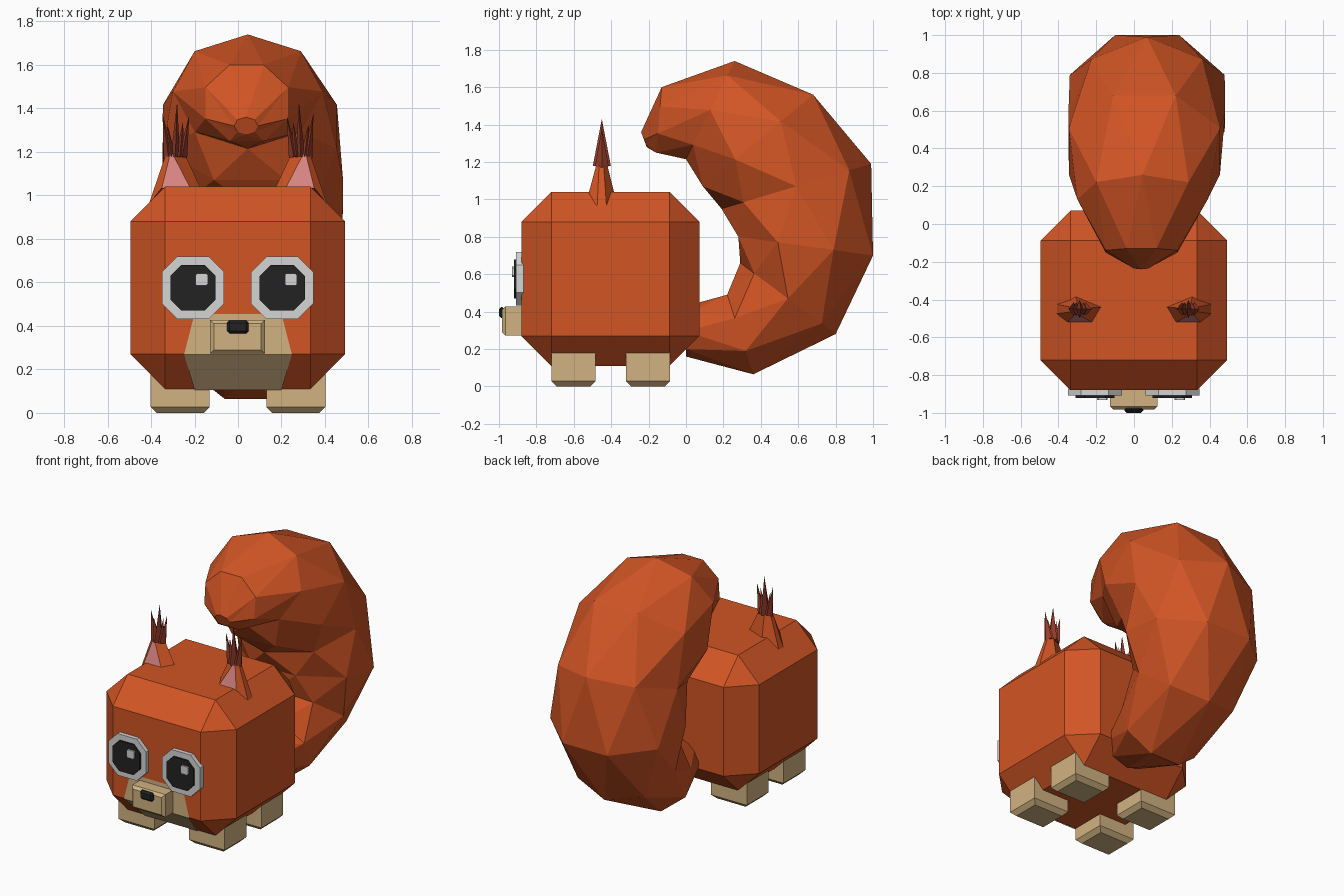
import bpy, bmesh, math
from mathutils import Vector

if "Cube" in bpy.data.objects:
    bpy.data.objects.remove(bpy.data.objects["Cube"])


def material(name, rgb):
    m = bpy.data.materials.new(name)
    m.diffuse_color = (*rgb, 1)
    m.use_nodes = True
    m.node_tree.nodes["Principled BSDF"].inputs["Base Color"].default_value = m.diffuse_color
    return m


ORANGE = material("orange fur", (0.64, 0.09, 0.018))
TAN = material("tan fur", (0.64, 0.45, 0.22))
WHITE = material("eye white", (0.66, 0.66, 0.66))
BLACK = material("black", (0.016, 0.016, 0.016))
PINK = material("inner ear pink", (0.72, 0.24, 0.24))
RED = material("tuft red", (0.30, 0.045, 0.022))


def make(name, verts, faces, *mats):
    me = bpy.data.meshes.new(name)
    me.from_pydata(verts, [], faces)
    bm = bmesh.new()
    bm.from_mesh(me)
    bmesh.ops.recalc_face_normals(bm, faces=bm.faces)
    bm.to_mesh(me)
    bm.free()
    ob = bpy.data.objects.new(name, me)
    bpy.context.collection.objects.link(ob)
    for m in mats:
        me.materials.append(m)
    return ob


def loft(name, rings, *mats):
    """Skin a list of equal-length rings with quads and cap both ends."""
    n = len(rings[0])
    faces = [tuple(range(n)), tuple(range((len(rings) - 1) * n, len(rings) * n))]
    for r in range(len(rings) - 1):
        for i in range(n):
            j = (i + 1) % n
            faces.append((r * n + i, r * n + j, (r + 1) * n + j, (r + 1) * n + i))
    return make(name, [v for ring in rings for v in ring], faces, *mats)


def box(name, lo, hi, mat, bevel=0, pick=None):
    """Box from two corners, with chamfers on the edges chosen by pick."""
    verts = [(x, y, z) for x in (lo[0], hi[0]) for y in (lo[1], hi[1]) for z in (lo[2], hi[2])]
    faces = [(0, 1, 3, 2), (4, 6, 7, 5), (0, 4, 5, 1), (2, 3, 7, 6), (0, 2, 6, 4), (1, 5, 7, 3)]
    ob = make(name, verts, faces, mat)
    if bevel:
        bm = bmesh.new()
        bm.from_mesh(ob.data)
        edges = [e for e in bm.edges if pick is None or all(pick(v.co) for v in e.verts)]
        bmesh.ops.bevel(bm, geom=edges, offset=bevel, segments=1, affect='EDGES')
        bm.to_mesh(ob.data)
        bm.free()
    return ob


def disc(name, x, z, half, cut, y_back, y_front, mat):
    """Square plate with cut corners, facing the front."""
    h, c = half, half - cut
    outline = [(-c, -h), (c, -h), (h, -c), (h, c), (c, h), (-c, h), (-h, c), (-h, -c)]
    return loft(name, [[(x + a, y, z + b) for a, b in outline] for y in (y_back, y_front)], mat)


# Chamfered block body
box("body", (-0.495, -0.88, 0.11), (0.493, 0.072, 1.04), ORANGE, 0.16)

# Feet, chamfered around the sole
for side, sx in (("left", -1), ("right", 1)):
    for end, y in (("front", -0.72), ("back", -0.322)):
        x0, x1 = sorted((sx * 0.13, sx * 0.403))
        box(f"{end}_{side}_foot", (x0, y, 0), (x1, y + 0.237, 0.182), TAN, 0.028,
            lambda co: co.z < 0.01)

# Muzzle patch folded over the lower front chamfer
e = 0.004
make("muzzle_patch",
     [(-0.2, -0.88 - e, 0.455), (0.2, -0.88 - e, 0.455),
      (0.248, -0.88 - e, 0.268), (-0.248, -0.88 - e, 0.268),
      (0.2, -0.72 - e, 0.11 - e), (-0.2, -0.72 - e, 0.11 - e)],
     [(0, 3, 2, 1), (3, 5, 4, 2)], TAN)
box("snout", (-0.128, -0.983, 0.272), (0.124, -0.86, 0.428), TAN, 0.018,
    lambda co: co.y < -0.9)
box("nose", (-0.051, -1.0, 0.365), (0.049, -0.97, 0.425), BLACK, 0.012)

# Eyes, each with the glint on the same side
for side, x in (("left", -0.207), ("right", 0.203)):
    disc(f"{side}_eye_white", x, 0.575, 0.143, 0.07, -0.87, -0.908, WHITE)
    disc(f"{side}_pupil", x, 0.575, 0.104, 0.05, -0.9, -0.92, BLACK)
    disc(f"{side}_eye_glint", x + 0.04, 0.613, 0.028, 0.007, -0.91, -0.931, WHITE)

# Ears with pink fronts and spiky tufts
EAR_BASE = [(0.41, -0.475, 0.96), (0.41, -0.425, 0.96), (0.31, -0.38, 1.02),
            (0.17, -0.44, 1.03), (0.22, -0.52, 1.035), (0.35, -0.52, 1.035)]
EAR_TOP = [(0.335, -0.465, 1.18), (0.335, -0.44, 1.18), (0.3, -0.42, 1.18),
           (0.24, -0.445, 1.18), (0.3, -0.478, 1.19), (0.312, -0.478, 1.19)]
SPIKES = [(0.32, 0.347, 1.38), (0.306, 0.325, 1.33), (0.288, 0.28, 1.43),
          (0.268, 0.253, 1.34), (0.256, 0.224, 1.37)]   # base x, tip x, tip z
for side, sx in (("left", -1), ("right", 1)):
    ear = loft(f"{side}_ear", [[(sx * x, y, z) for x, y, z in ring]
                               for ring in (EAR_BASE, EAR_TOP)], ORANGE, PINK)
    for p in ear.data.polygons:      # the forward-facing slope is pink
        if p.normal.y < -0.9:
            p.material_index = 1
    verts, faces = [], []
    for bx, tx, tz in SPIKES:
        k = len(verts)
        r = 0.048 if tz > 1.4 else 0.036
        verts += [(sx * (bx - 0.022), -0.45, 1.17), (sx * bx, -0.45 - r, 1.18),
                  (sx * (bx + 0.022), -0.45, 1.17), (sx * bx, -0.45 + r, 1.18),
                  (sx * tx, -0.45, tz)]
        faces += [(k + i, k + (i + 1) % 4, k + 4) for i in range(4)]
        faces.append((k + 3, k + 2, k + 1, k))
    make(f"{side}_ear_tuft", verts, faces, RED)

# Tail: eight-sided rings, each turned half a step from the last
# (outer y, z), (inner y, z), half width, centre x
TAIL = [((0.0, 0.16), (0.0, 0.43), 0.17, 0.05),
        ((0.36, 0.065), (0.22, 0.49), 0.27, 0.05),
        ((0.80, 0.28), (0.29, 0.66), 0.36, 0.06),
        ((1.0, 0.70), (0.28, 0.80), 0.41, 0.07),
        ((0.99, 1.19), (0.19, 0.95), 0.415, 0.068),
        ((0.68, 1.56), (0.09, 1.07), 0.40, 0.055),
        ((0.26, 1.74), (0.0, 1.215), 0.345, 0.045),
        ((-0.13, 1.60), (-0.16, 1.25), 0.19, 0.04),
        ((-0.24, 1.36), (-0.21, 1.28), 0.055, 0.037)]
N = 8
verts, faces = [], []
for r, (out, inn, w, cx) in enumerate(TAIL):
    turn = 0.5 * (r % 2)
    grow = 1 / math.cos(math.pi / N) if r % 2 else 1
    o, i_ = Vector((cx, *out)), Vector((cx, *inn))
    mid, up = (o + i_) / 2, (o - i_) / 2 * grow
    for k in range(N):
        a = 2 * math.pi * (k + turn) / N
        verts.append(mid + up * math.cos(a) + Vector((w * grow * math.sin(a), 0, 0)))
for r in range(len(TAIL) - 1):
    a, b = r * N, (r + 1) * N
    for k in range(N):
        j = (k + 1) % N
        if r % 2 == 0:
            faces += [(a + k, a + j, b + k), (a + j, b + j, b + k)]
        else:
            faces += [(a + k, a + j, b + j), (a + k, b + j, b + k)]
faces += [tuple(range(N)), tuple(range((len(TAIL) - 1) * N, len(TAIL) * N))]
make("tail", verts, faces, ORANGE)
